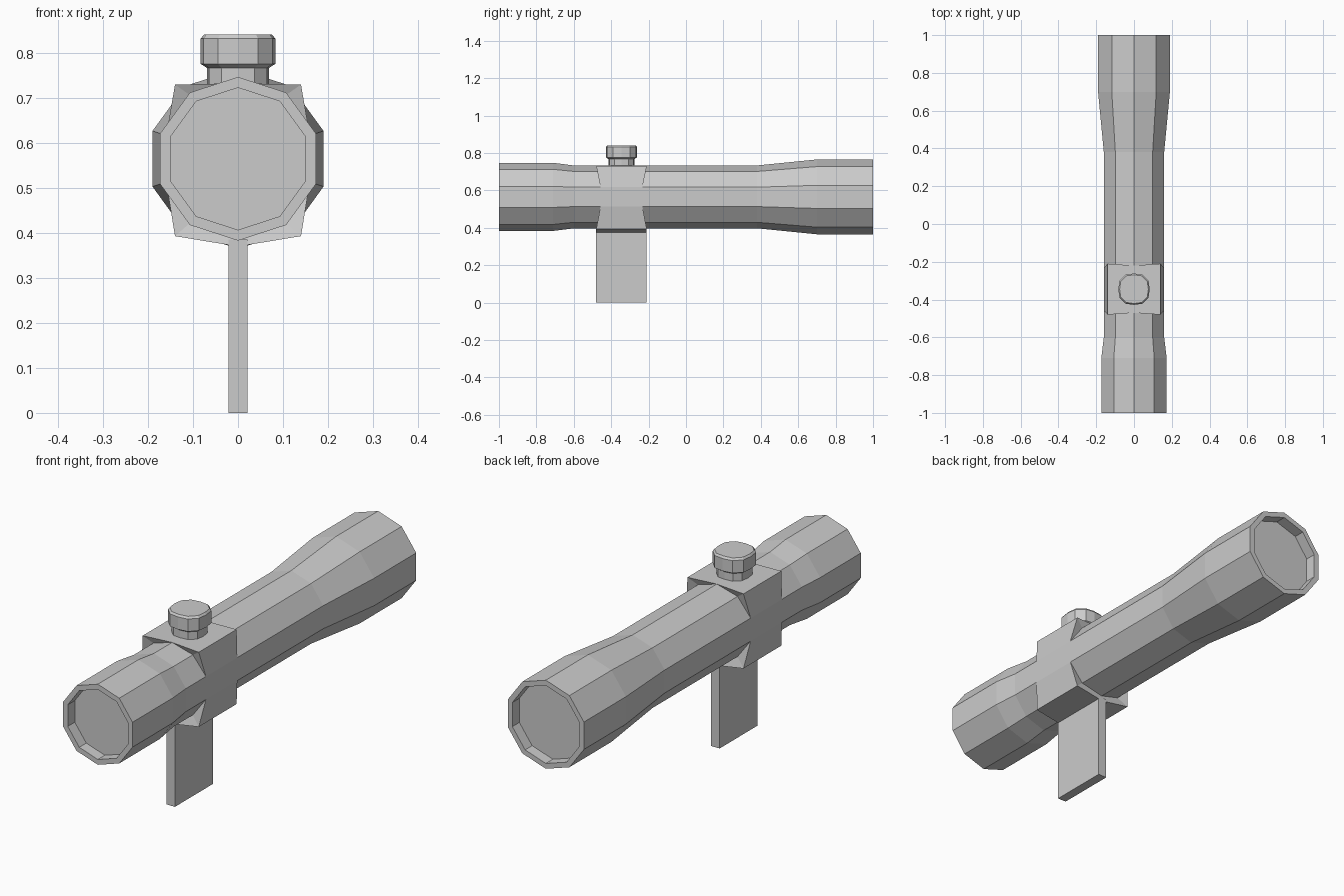
import bpy, bmesh, math

if "Cube" in bpy.data.objects:
    bpy.data.objects.remove(bpy.data.objects["Cube"])

CZ = 0.565      # height of the tube axis
BY = -0.345     # middle of the mount block along y

grey = bpy.data.materials.new("light_grey")
grey.diffuse_color = (0.6, 0.6, 0.6, 1)
grey.use_nodes = True
grey.node_tree.nodes["Principled BSDF"].inputs["Base Color"].default_value = grey.diffuse_color


def finish(bm, name):
    bmesh.ops.remove_doubles(bm, verts=bm.verts, dist=1e-4)
    bmesh.ops.recalc_face_normals(bm, faces=bm.faces)
    mesh = bpy.data.meshes.new(name)
    bm.to_mesh(mesh)
    bm.free()
    mesh.materials.append(grey)
    obj = bpy.data.objects.new(name, mesh)
    bpy.context.collection.objects.link(obj)
    return obj


def loft(rings, name):
    """Skin a list of closed rings and cap both ends."""
    bm = bmesh.new()
    loops = [[bm.verts.new(p) for p in ring] for ring in rings]
    n = len(loops[0])
    for a, b in zip(loops, loops[1:]):
        for i in range(n):
            j = (i + 1) % n
            bm.faces.new((a[i], a[j], b[j], b[i]))
    bm.faces.new(loops[0])
    bm.faces.new(loops[-1])
    return finish(bm, name)


def tube_ring(y, r):
    return [(r * math.sin(i * math.pi / 5), y, CZ + r * math.cos(i * math.pi / 5))
            for i in range(10)]


R = 0.168
# half lengths along y, from the top vertex down to the bottom vertex
TUBE_H = [0.125, 0.118, 0.112, 0.112, 0.118, 0.130]
BLOCK_H = [0.125, 0.135, 0.112, 0.112, 0.135, 0.135]
CORNERS = {1: (0.14, 0.73), 9: (-0.14, 0.73),
           4: (0.14, 0.393), 6: (-0.14, 0.393), 5: (0, 0.37)}


def mount_ring(side, block):
    """Tube ring, or the squared-off block ring, at one end of the mount."""
    ring = []
    for i, (x, _, z) in enumerate(tube_ring(0, R)):
        k = min(i, 10 - i)
        if block and i in CORNERS:
            x, z = CORNERS[i]
        ring.append((x, BY + side * (BLOCK_H if block else TUBE_H)[k], z))
    return ring


# Scope tube with recessed lenses and the mount block raised from its facets
front = [(-0.95, 0.158), (-1, 0.158), (-1, 0.182), (-0.71, 0.182), (-0.6, R)]
back = [(0.38, R), (0.7, 0.2), (1, 0.2), (1, 0.176), (0.95, 0.176)]
rings = [tube_ring(*p) for p in front]
rings += [mount_ring(-1, False), mount_ring(-1, True),
          mount_ring(1, True), mount_ring(1, False)]
rings += [tube_ring(*p) for p in back]
loft(rings, "scope_tube")


# Adjustment knob: rounded-square section with 12 sides
def knob_ring(z, r):
    pts = []
    for i in range(12):
        a = i * math.pi / 6
        s = r if i % 3 == 0 else r * 1.07
        pts.append((s * math.cos(a), BY + s * math.sin(a), z))
    return pts


loft([knob_ring(z, r) for z, r in
      [(0.715, 0.069), (0.767, 0.069), (0.776, 0.083), (0.832, 0.083), (0.841, 0.076)]],
     "adjustment_knob")

# Mounting plate under the block
bm = bmesh.new()
bmesh.ops.create_cube(bm, size=1)
for v in bm.verts:
    v.co = (v.co.x * 0.042, BY + v.co.y * 0.27, (v.co.z + 0.5) * 0.385)
finish(bm, "mounting_plate")
